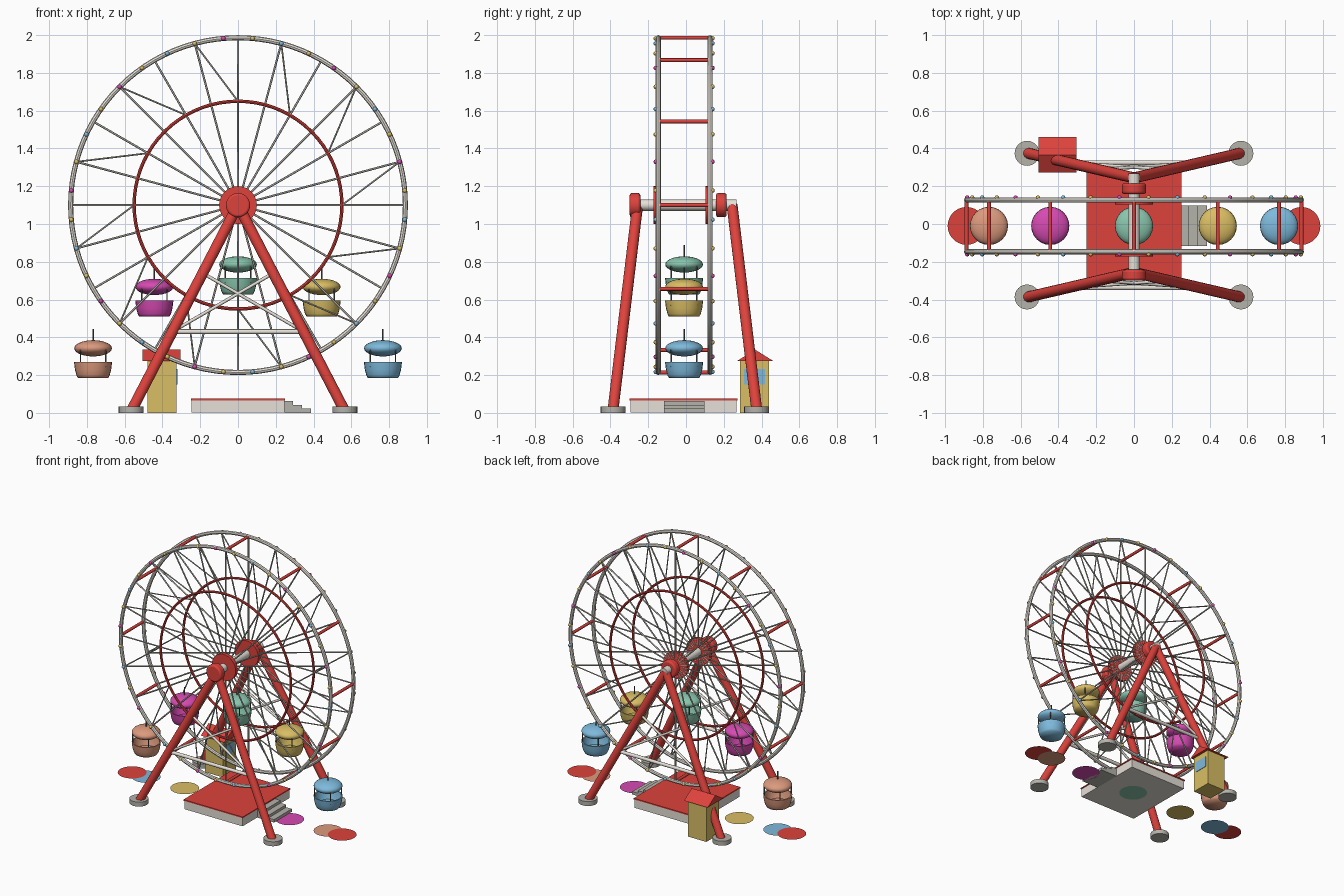
import bpy, bmesh, math
from mathutils import Vector, Matrix

if "Cube" in bpy.data.objects:
    bpy.data.objects.remove(bpy.data.objects["Cube"])

Y0 = -0.01           # wheel centre in y
HUB = 1.10           # wheel centre height
R = 0.886            # rim radius
HALF = 0.137         # rim offset from wheel centre


def mat(name, r, g, b):
    m = bpy.data.materials.new(name)
    lin = [((c / 255 + 0.055) / 1.055) ** 2.4 for c in (r, g, b)]
    m.diffuse_color = (*lin, 1)
    m.use_nodes = True
    m.node_tree.nodes["Principled BSDF"].inputs["Base Color"].default_value = m.diffuse_color
    return m


RED = mat("red", 222, 66, 60)
WHITE = mat("warm white", 230, 225, 216)
GREY = mat("steel grey", 180, 178, 170)
DARK = mat("dark grey", 105, 104, 100)
BLUE = mat("sky blue", 126, 186, 220)
YELLOW = mat("mustard yellow", 218, 190, 100)
GREEN = mat("mint green", 138, 198, 174)
MAGENTA = mat("magenta", 214, 74, 178)
ORANGE = mat("peach orange", 220, 154, 126)


def finish(bm, name, material, smooth=True):
    bmesh.ops.recalc_face_normals(bm, faces=bm.faces)
    me = bpy.data.meshes.new(name)
    bm.to_mesh(me)
    bm.free()
    ob = bpy.data.objects.new(name, me)
    bpy.context.collection.objects.link(ob)
    me.materials.append(material)
    if smooth:
        bpy.ops.object.select_all(action='DESELECT')
        ob.select_set(True)
        bpy.context.view_layer.objects.active = ob
        bpy.ops.object.shade_smooth_by_angle(angle=math.radians(65))
    return ob


def tube(bm, p, q, r, n=8):
    p, q = Vector(p), Vector(q)
    d = q - p
    m = Matrix.Translation((p + q) / 2) @ d.to_track_quat('Z', 'Y').to_matrix().to_4x4()
    bmesh.ops.create_cone(bm, cap_ends=True, segments=n, radius1=r, radius2=r,
                          depth=d.length, matrix=m)


def box(bm, x0, x1, y0, y1, z0, z1):
    m = Matrix.Translation(((x0 + x1) / 2, (y0 + y1) / 2, (z0 + z1) / 2))
    bmesh.ops.create_cube(bm, size=1, matrix=m @ Matrix.Diagonal((x1 - x0, y1 - y0, z1 - z0, 1)))


def lathe(bm, profile, center, n=24):
    rings = [[bm.verts.new((center[0] + r * math.cos(2 * math.pi * i / n),
                            center[1] + r * math.sin(2 * math.pi * i / n),
                            center[2] + z)) for i in range(n)] for r, z in profile]
    for a, b in zip(rings, rings[1:]):
        for i in range(n):
            j = (i + 1) % n
            bm.faces.new((a[i], a[j], b[j], b[i]))
    bm.faces.new(rings[0])
    bm.faces.new(rings[-1])


def ring(name, radius, minor, y, material, n=72):
    bpy.ops.mesh.primitive_torus_add(major_radius=radius, minor_radius=minor, major_segments=n,
                                     minor_segments=8, location=(0, y, HUB),
                                     rotation=(math.pi / 2, 0, 0))
    ob = bpy.context.object
    ob.name = name
    ob.data.materials.append(material)
    bpy.ops.object.shade_smooth_by_angle(angle=math.radians(30))


def polar(deg, r, y):
    a = math.radians(deg)
    return (r * math.cos(a), y, HUB + r * math.sin(a))


# wheel sides: rim, inner ring, spokes, slanted truss bars, hub disc
for side, label in ((-1, "front"), (1, "back")):
    y = Y0 + side * HALF
    ring(label + "_rim", R, 0.0135, y, WHITE, 96)
    ring(label + "_inner_ring", 0.55, 0.009, y, RED)
    bm = bmesh.new()
    for k in range(24):
        tube(bm, polar(15 * k, 0.05, y), polar(15 * k, R, y), 0.0055, 6)
    finish(bm, label + "_spokes", GREY)
    bm = bmesh.new()
    for k in range(12):
        tube(bm, polar(30 * k, 0.55, y), polar(30 * k + 15, R, y), 0.0045, 6)
    finish(bm, label + "_truss", GREY)
    bm = bmesh.new()
    tube(bm, (0, y - 0.025, HUB), (0, y + 0.003, HUB), 0.1, 32)
    finish(bm, label + "_hub_disc", RED)

# light bulbs on the outer faces of both rims
for name, col, start, step in (("yellow", YELLOW, 0, 2), ("magenta", MAGENTA, 1, 4), ("blue", BLUE, 3, 4)):
    bm = bmesh.new()
    for k in range(start, 36, step):
        for side in (-1, 1):
            bmesh.ops.create_uvsphere(bm, u_segments=8, v_segments=6, radius=0.012,
                                      matrix=Matrix.Translation(polar(5 + 10 * k, R, Y0 + side * 0.15)))
    finish(bm, name + "_bulbs", col)

# cross bars joining the rims
bm = bmesh.new()
for k in range(12):
    tube(bm, polar(30 * k, R, Y0 - HALF), polar(30 * k, R, Y0 + HALF), 0.0105, 10)
finish(bm, "cross_bars", RED)

# axle and rounded bearing caps
bm = bmesh.new()
tube(bm, (0, -0.28, HUB), (0, 0.268, HUB), 0.03, 20)
finish(bm, "axle", WHITE)
bm = bmesh.new()
for y in (-0.27, 0.187):
    tube(bm, (0, y - 0.028, HUB), (0, y + 0.028, HUB), 0.064, 28)
caps = finish(bm, "bearing_caps", RED)
bevel = caps.modifiers.new("bevel", 'BEVEL')
bevel.width, bevel.segments = 0.012, 3


# support legs, pads and braces
def leg_point(sx, sy, z):
    t = (HUB - z) / (HUB - 0.02)
    return (sx * 0.56 * t, -0.006 + sy * (0.25 + 0.13 * t), z)


legs, pads, bars = bmesh.new(), bmesh.new(), bmesh.new()
for sy in (-1, 1):
    for sx in (-1, 1):
        tube(legs, leg_point(sx, sy, 0.02), leg_point(sx, sy, HUB), 0.029, 16)
        x, y, _ = leg_point(sx, sy, 0.02)
        tube(pads, (x * 1.01, y, 0), (x * 1.01, y, 0.034), 0.066, 24)
        tube(bars, leg_point(-sx, sy, 0.74), leg_point(sx, sy, 0.43), 0.009, 8)
    tube(bars, leg_point(-1, sy, 0.43), leg_point(1, sy, 0.43), 0.013, 10)
finish(legs, "support_legs", RED)
finish(pads, "foot_pads", GREY)
finish(bars, "leg_braces", WHITE)

# gondolas: the upper five positions hang, the others lie as flat discs on the ground
COLOURS = [("red", RED), ("blue", BLUE), ("yellow", YELLOW),
           ("green", GREEN), ("magenta", MAGENTA), ("orange", ORANGE)]
for k in range(12):
    a = math.radians(30 * k)
    x, z = 0.886 * math.cos(a), 0.888 * math.sin(a)
    name, col = COLOURS[k % 6]
    if not 1 <= k <= 5:
        bm = bmesh.new()
        bmesh.ops.create_circle(bm, cap_ends=True, segments=28, radius=0.1,
                                matrix=Matrix.Translation((x, Y0, 0.001 if k % 6 == 0 else 0)))
        finish(bm, f"{name}_ground_disc", col, False)
        continue
    bm = bmesh.new()
    lathe(bm, [(0.080, -0.26), (0.088, -0.245), (0.096, -0.215), (0.101, -0.175),
               (0.092, -0.175), (0.086, -0.21), (0.075, -0.24)], (x, Y0, z))
    finish(bm, name + "_tub", col)
    bm = bmesh.new()
    bmesh.ops.create_uvsphere(bm, u_segments=24, v_segments=14, radius=1,
                              matrix=Matrix.Translation((x, Y0, z - 0.102))
                              @ Matrix.Diagonal((0.1, 0.1, 0.043, 1)))
    finish(bm, name + "_canopy", col)
    bm = bmesh.new()
    for sx in (-1, 1):
        for sy in (-1, 1):
            px, py = x + sx * 0.067, Y0 + sy * 0.067
            tube(bm, (px, py, z - 0.2), (px, py, z - 0.1), 0.004, 6)
    tube(bm, (x, Y0, z - 0.08), (x, Y0, z), 0.004, 8)
    finish(bm, name + "_hanger", DARK)

# boarding platform and steps
bm = bmesh.new()
box(bm, -0.245, 0.245, -0.295, 0.268, 0.001, 0.066)
finish(bm, "platform_base", WHITE, False)
bm = bmesh.new()
box(bm, -0.25, 0.25, -0.3, 0.273, 0.066, 0.075)
finish(bm, "platform_deck", RED, False)
bm = bmesh.new()
for i in range(3):
    box(bm, 0.245 + 0.047 * i, 0.292 + 0.047 * i, -0.117, 0.097, 0, 0.062 - 0.02 * i)
finish(bm, "steps", GREY, False)

# ticket booth with gable roof and window
bm = bmesh.new()
box(bm, -0.48, -0.325, 0.285, 0.44, 0, 0.278)
finish(bm, "booth", YELLOW, False)
bm = bmesh.new()
ends = [[bm.verts.new((x, y, z)) for y, z in ((0.272, 0.276), (0.46, 0.276), (0.366, 0.335))]
        for x in (-0.505, -0.305)]
bm.faces.new(ends[0])
bm.faces.new(ends[1])
for i in range(3):
    j = (i + 1) % 3
    bm.faces.new((ends[0][i], ends[0][j], ends[1][j], ends[1][i]))
finish(bm, "booth_roof", RED, False)
bm = bmesh.new()
box(bm, -0.326, -0.321, 0.308, 0.418, 0.15, 0.232)
finish(bm, "booth_window", BLUE, False)
